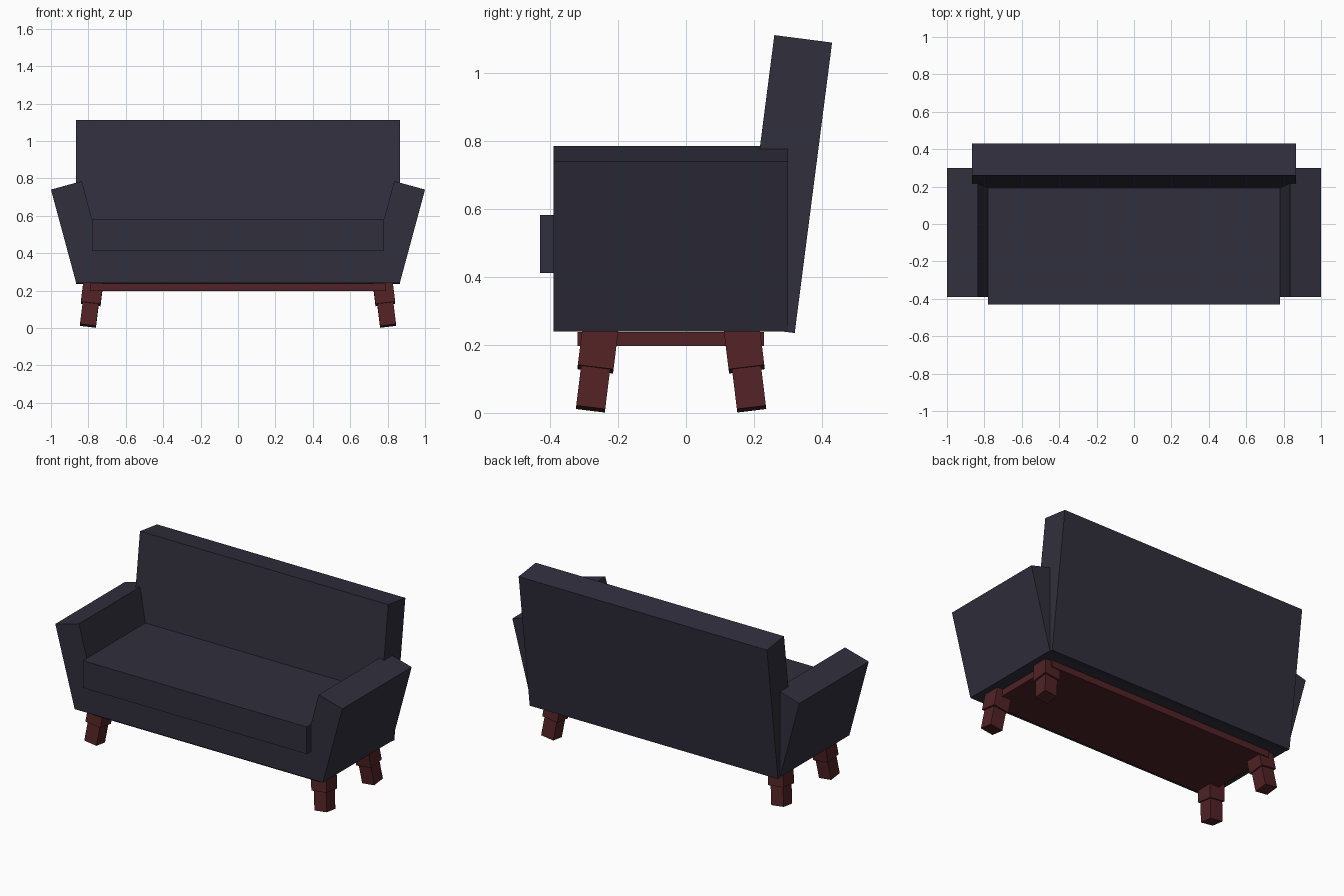
import bpy, bmesh, math
from mathutils import Matrix, Vector

cube = bpy.data.objects.get("Cube")
if cube:
    bpy.data.objects.remove(cube, do_unlink=True)


def material(name, rgb):
    m = bpy.data.materials.new(name)
    m.use_nodes = True
    m.diffuse_color = (*rgb, 1)
    bsdf = m.node_tree.nodes["Principled BSDF"]
    bsdf.inputs["Base Color"].default_value = (*rgb, 1)
    bsdf.inputs["Roughness"].default_value = 0.8
    return m


FABRIC = material("dark_slate_fabric", (0.030, 0.028, 0.046))
WOOD = material("red_brown_wood", (0.082, 0.016, 0.018))


def add_object(name, bm, mat):
    bmesh.ops.recalc_face_normals(bm, faces=bm.faces[:])
    mesh = bpy.data.meshes.new(name)
    bm.to_mesh(mesh)
    bm.free()
    mesh.materials.append(mat)
    ob = bpy.data.objects.new(name, mesh)
    bpy.context.collection.objects.link(ob)
    return ob


def box(name, lo, hi, mat, matrix=Matrix()):
    lo, hi = Vector(lo), Vector(hi)
    bm = bmesh.new()
    bmesh.ops.create_cube(bm, size=1)
    for v in bm.verts:
        v.co = matrix @ Vector([l + (c + 0.5) * (h - l) for l, h, c in zip(lo, hi, v.co)])
    return add_object(name, bm, mat)


def prism(name, points, offset, mat):
    """Extrude a closed outline along the offset vector."""
    bm = bmesh.new()
    face = bm.faces.new([bm.verts.new(p) for p in points])
    ext = bmesh.ops.extrude_face_region(bm, geom=[face])
    verts = [g for g in ext["geom"] if isinstance(g, bmesh.types.BMVert)]
    bmesh.ops.translate(bm, verts=verts, vec=offset)
    return add_object(name, bm, mat)


# Upholstered body: seat base with two flared arms, one outline
half = [(0.865, 0.24), (1.0, 0.74), (0.835, 0.785), (0.735, 0.412)]
outline = half + [(-x, z) for x, z in reversed(half)]
prism("body_with_arms", [(x, -0.39, z) for x, z in outline], (0, 0.69, 0), FABRIC)

# Leaning backrest
side = [(0.32, 0.235), (0.43, 1.09), (0.26, 1.112), (0.15, 0.257)]
prism("backrest", [(-0.865, y, z) for y, z in side], (1.73, 0, 0), FABRIC)

# Seat cushion
box("seat_cushion", (-0.78, -0.43, 0.412), (0.78, 0.24, 0.583), FABRIC)

# Wooden frame under the seat
box("wood_frame", (-0.79, -0.32, 0.197), (0.79, 0.23, 0.238), WOOD)

# Splayed legs: wide upper block and slimmer foot
TILT = math.radians(7)
for sy, row in ((-1, "front"), (1, "back")):
    for sx, hand in ((1, "left"), (-1, "right")):
        matrix = (Matrix.Translation((sx * 0.774, -0.044 + sy * 0.209, 0.24))
                  @ Matrix.Rotation(sy * TILT, 4, 'X')
                  @ Matrix.Rotation(-sx * TILT, 4, 'Y'))
        box(f"{row}_{hand}_leg_block", (-0.053, -0.053, -0.113), (0.053, 0.053, 0.015), WOOD, matrix)
        box(f"{row}_{hand}_leg_foot", (-0.043, -0.043, -0.232), (0.043, 0.043, -0.1), WOOD, matrix)
